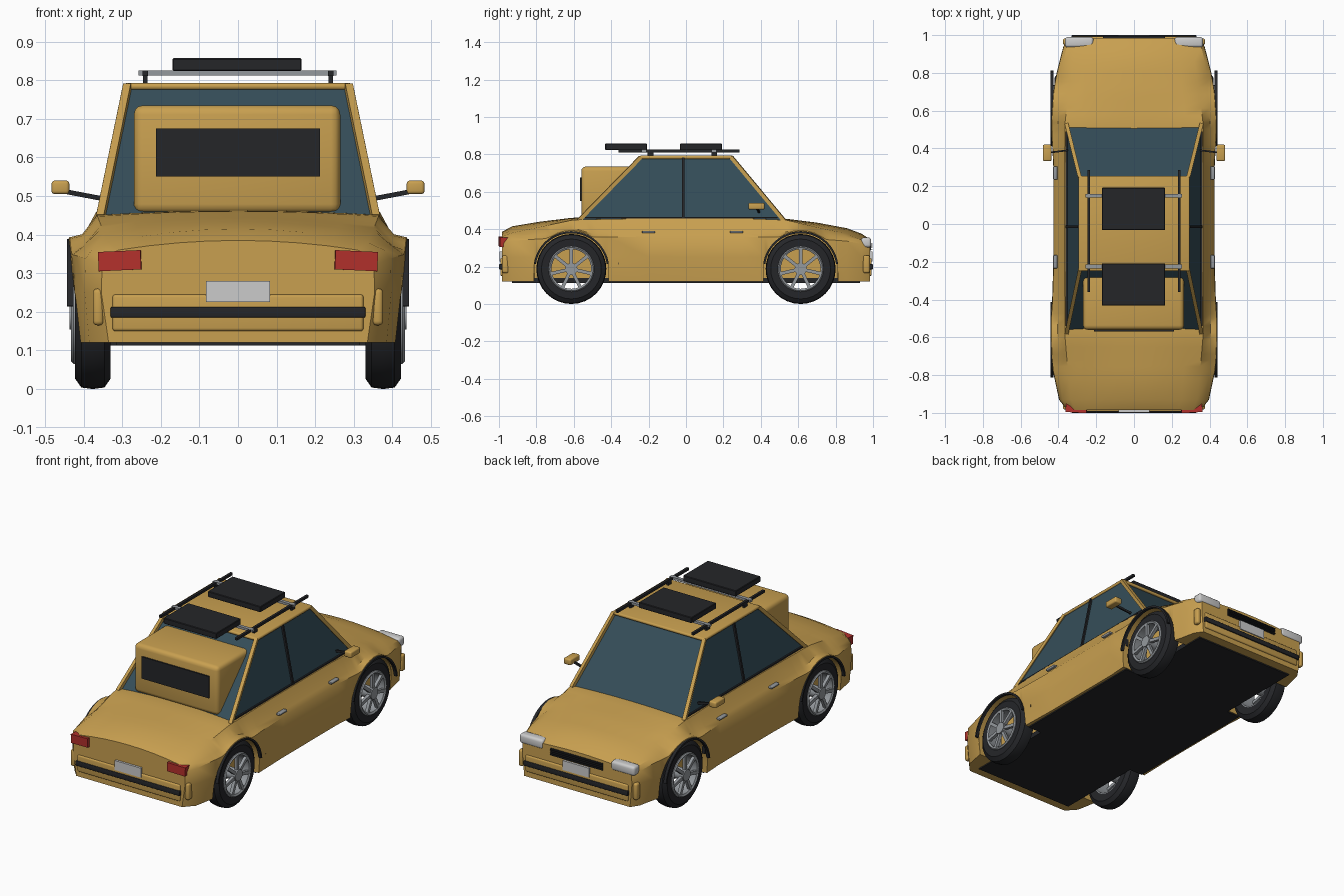
import bpy, bmesh
from math import sin, cos, pi, radians, sqrt
from mathutils import Vector

if "Cube" in bpy.data.objects:
    bpy.data.objects.remove(bpy.data.objects["Cube"])


def mat(name, r, g, b):
    m = bpy.data.materials.new(name)
    m.diffuse_color = (r, g, b, 1)
    m.use_nodes = True
    m.node_tree.nodes["Principled BSDF"].inputs["Base Color"].default_value = m.diffuse_color
    return m


YELLOW = mat("yellow_paint", .58, .35, .08)
GLASS = mat("blue_glass", .035, .075, .1)
BLACK = mat("black_trim", .018, .019, .022)
RED = mat("red_lens", .45, .03, .025)
WHITE = mat("clear_lens", .75, .77, .75)
METAL = mat("grey_metal", .3, .32, .34)


def finish(bm, name, m, smooth=35):
    bmesh.ops.recalc_face_normals(bm, faces=bm.faces)
    me = bpy.data.meshes.new(name)
    bm.to_mesh(me)
    bm.free()
    ob = bpy.data.objects.new(name, me)
    bpy.context.collection.objects.link(ob)
    me.materials.append(m)
    bpy.ops.object.select_all(action='DESELECT')
    ob.select_set(True)
    bpy.context.view_layer.objects.active = ob
    bpy.ops.object.shade_smooth_by_angle(angle=radians(smooth))
    return ob


def box(name, lo, hi, m, bevel=0, seg=3):
    bm = bmesh.new()
    bmesh.ops.create_cube(bm, size=1)
    for v in bm.verts:
        v.co = [(a + b) / 2 + c * (b - a) for a, b, c in zip(lo, hi, v.co)]
    if bevel:
        bmesh.ops.bevel(bm, geom=bm.edges[:], offset=bevel, segments=seg,
                        profile=.5, affect='EDGES')
    return finish(bm, name, m)


def sbox(name, s, lo, hi, m, bevel=0):
    # box on the side given by s = 1 or -1
    xs = sorted((s * lo[0], s * hi[0]))
    return box(name, (xs[0], *lo[1:]), (xs[1], *hi[1:]), m, bevel)


def beam(name, a, b, w, d, m, sides=4):
    a, b = Vector(a), Vector(b)
    bm = bmesh.new()
    bmesh.ops.create_cone(bm, cap_ends=True, segments=sides, radius1=.7071,
                          radius2=.7071, depth=(b - a).length)
    q = (b - a).to_track_quat('Z', 'Y')
    for v in bm.verts:
        if sides == 4:
            v.co.x, v.co.y = (v.co.x + v.co.y) * .7071, (v.co.y - v.co.x) * .7071
        v.co = (a + b) / 2 + q @ Vector((v.co.x * w, v.co.y * d, v.co.z))
    return finish(bm, name, m)


def lathe(name, prof, centre, m, a0=0, a1=360, n=32, s=1):
    # spin a closed (x, radius) profile around an axis parallel to x
    full = a1 - a0 == 360
    bm = bmesh.new()
    rings = []
    for i in range(n if full else n + 1):
        t = radians(a0 + (a1 - a0) * i / n)
        rings.append([bm.verts.new((centre[0] + s * x, centre[1] + r * cos(t),
                                    centre[2] + r * sin(t))) for x, r in prof])
    k = len(prof)
    for i in range(n):
        p, q = rings[i], rings[(i + 1) % len(rings)]
        for j in range(k):
            bm.faces.new((p[j], p[(j + 1) % k], q[(j + 1) % k], q[j]))
    if not full:
        bm.faces.new(rings[0])
        bm.faces.new(rings[-1])
    return finish(bm, name, m)


# lower body: y, deck centre z, deck edge x/z, shoulder x/z, sill x
stations = [
    (-.985, .385, .31, .36, .352, .335, .335),
    (-.93, .415, .335, .38, .395, .352, .385),
    (-.78, .44, .35, .412, .415, .362, .402),
    (-.6, .462, .365, .45, .42, .37, .408),
    (-.2, .462, .368, .458, .425, .374, .415),
    (.3, .462, .368, .458, .425, .374, .415),
    (.54, .455, .365, .448, .418, .37, .41),
    (.7, .435, .345, .41, .408, .362, .398),
    (.86, .405, .32, .375, .39, .35, .38),
    (.94, .375, .305, .35, .372, .335, .365),
    (.985, .345, .295, .33, .345, .315, .335)]
WZ, WY, AR = .187, .613, .198


def section(y):
    for a, b in zip(stations, stations[1:]):
        if a[0] <= y <= b[0]:
            t = (y - a[0]) / (b[0] - a[0])
            return [u + (v - u) * t for u, v in zip(a[1:], b[1:])]


# extra sections follow the wheel arches, so the wells are part of the loft
ys = [(s[0], False) for s in stations if abs(abs(s[0]) - WY) > AR]
for w in (-WY, WY):
    ys += [(w - AR - .001, False), (w + AR + .001, False)]
    ys += [(w - AR * cos(pi * i / 16), True) for i in range(17)]
bm = bmesh.new()
loops = []
for y, well in sorted(ys):
    zc, xd, zd, xs, zs, xb = section(y)
    dy = abs(abs(y) - WY)
    za = WZ + sqrt(max(0, AR ** 2 - dy ** 2)) if well else .12
    bulge = .017 * max(0, 1 - (dy / .26) ** 3)
    half = [(t * xd, zd + (zc - zd) * (1 - t * t)) for t in (.25, .5, .75, 1)]
    half += [(xs - .016, max(zs + .008, za + .016)), (xs + bulge, max(zs - .014, za + .008)),
             (xs + .002 + bulge, max(.25, za + .004)),
             (xb + (xs - xb) * min(1, (za - .12) / .13) + bulge, za),
             (.31, za), (.309, .12)]
    ring = [(0, zc)] + half + [(-x, z) for x, z in reversed(half)]
    loops.append([bm.verts.new((x, y, z)) for x, z in ring])
for p, q in zip(loops, loops[1:]):
    for j in range(len(p)):
        k = (j + 1) % len(p)
        bm.faces.new((p[j], p[k], q[k], q[j]))
bm.faces.new(loops[0])
bm.faces.new(loops[-1])
finish(bm, "lower_body", YELLOW)

# floor
box("floor_pan", (-.315, -.93, .113), (.315, .93, .14), BLACK)
box("floor_middle", (-.4, -.41, .113), (.4, .41, .14), BLACK)

# cabin glass
bm = bmesh.new()
lo = [bm.verts.new(p) for p in ((-.358, -.57, .44), (.358, -.57, .44), (.358, .52, .44), (-.358, .52, .44))]
hi = [bm.verts.new(p) for p in ((-.287, -.24, .78), (.287, -.24, .78), (.287, .24, .78), (-.287, .24, .78))]
bm.faces.new(lo)
bm.faces.new(hi)
for j in range(4):
    k = (j + 1) % 4
    bm.faces.new((lo[j], lo[k], hi[k], hi[j]))
finish(bm, "cabin_glass", GLASS)
box("roof", (-.295, -.25, .775), (.295, .255, .793), YELLOW, .008)

for s in (1, -1):
    # pillars and window trim
    beam("rear_pillar", (s * .356, -.575, .445), (s * .286, -.242, .785), .02, .02, YELLOW)
    beam("front_pillar", (s * .356, .525, .445), (s * .286, .242, .785), .02, .02, YELLOW)
    beam("door_pillar", (s * .353, -.015, .455), (s * .287, -.015, .78), .012, .022, BLACK)
    sbox("window_trim", s, (.345, -.54, .457), (.362, .49, .465), BLACK)
    # doors
    for y in (-.2, .27):
        sbox("door_handle", s, (.405, y - .035, .379), (.428, y + .035, .391), METAL, .004)
    for y, z0, z1 in ((-.36, .21, .34), (.44, .24, .35)):
        sbox("door_seam", s, (.41, y - .001, z0), (.4295, y + .001, z1), BLACK)
    # mirrors
    beam("mirror_stalk", (s * .35, .39, .493), (s * .45, .378, .512), .009, .012, BLACK)
    sbox("mirror", s, (.437, .333, .505), (.483, .42, .54), YELLOW, .008)
    # lights
    beam("tail_light", (s * .25, -.972, .335), (s * .36, -.965, .33), .06, .05, RED)
    box("headlight", (s * .29 - .075, .935, .302), (s * .29 + .075, .99, .355), WHITE, .014)
    for y in (-.965, .965):
        box("corner_marker", (s * .362 - .014, y - .018, .165), (s * .362 + .014, y + .018, .26), YELLOW, .011)
    # wheels
    for y in (-WY, WY):
        c = (s * .376, y, WZ)
        lathe("tyre", [(-.045, .118), (-.046, .16), (-.03, .183), (0, .187), (.03, .183),
                       (.046, .16), (.045, .118)], c, BLACK, s=s)
        lathe("rim", [(-.045, .112), (-.045, .122), (.05, .122), (.056, .116), (.05, .106)], c, METAL, s=s)
        beam("hub", (c[0] - s * .04, y, WZ), (c[0] + s * .06, y, WZ), .046, .046, METAL, 16)
        for i in range(7):
            a = 2 * pi * i / 7 + pi / 2
            u = Vector((0, cos(a), sin(a)))
            o = Vector((s * .421, y, WZ))
            beam("spoke", o + u * .02, o + u * .114, .018, .018, METAL)
        # wheel arch trim
        lathe("arch_trim", [(.05, .191), (.05, .202), (.067, .202), (.067, .191)], c, BLACK, 8, 172, s=s)
    # roof rack rails
    beam("rack_rail", (s * .24, -.36, .818), (s * .24, .285, .818), .014, .014, BLACK)
    for y in (-.19, .15):
        beam("rack_post", (s * .24, y, .785), (s * .24, y, .82), .012, .03, BLACK)

# rack crossbars and luggage
for y in (-.225, .15):
    box("rack_crossbar", (-.258, y - .01, .812), (.255, y + .01, .825), METAL)
for y in (-.32, .08):
    box("roof_case", (-.17, y - .112, .824), (.165, y + .112, .857), BLACK, .003, 1)

# rear box with its window
box("rear_box", (-.27, -.56, .455), (.265, -.2, .735), YELLOW, .024)
box("rear_box_window", (-.213, -.568, .55), (.213, -.55, .675), BLACK)

# bumpers and plates at both ends
for e in (-1, 1):
    def ebox(name, x, y0, y1, z0, z1, m, b=0):
        ends = sorted((e * y0, e * y1))
        return box(name, (-x, ends[0], z0), (x, ends[1], z1), m, b)
    ebox("bumper", .325, .95, .993, .15, .245, YELLOW, .008)
    ebox("bumper_strip", .33, .96, 1.0, .185, .213, BLACK, .004)
    ebox("number_plate", .083, .97, .998, .226, .28, WHITE)

# front grille
box("grille", (-.165, .97, .285), (.165, .99, .325), BLACK)
for i in range(4):
    box("grille_slat", (-.165, .98, .288 + i * .01), (.165, .996, .292 + i * .01), BLACK)
